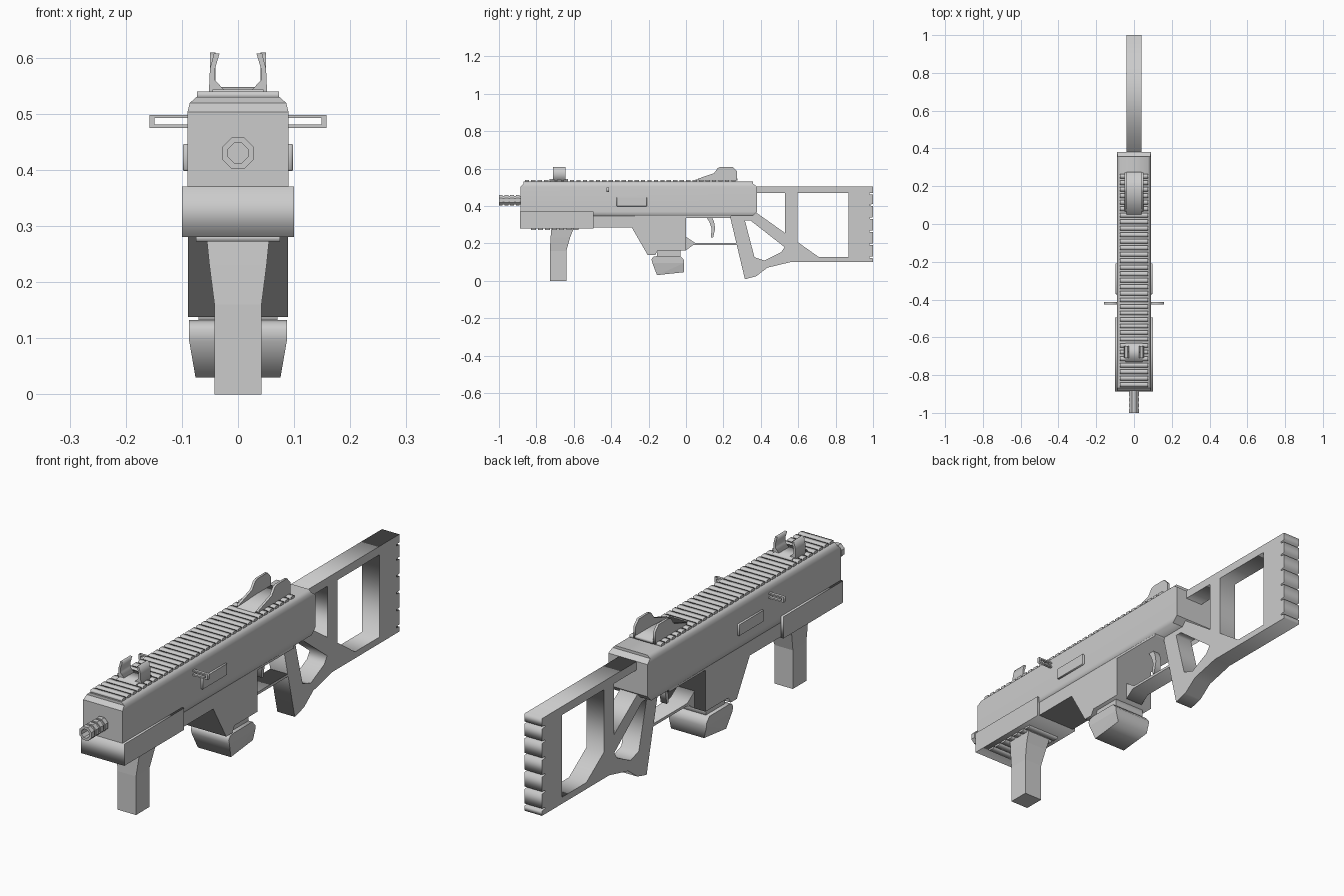
import bpy, bmesh, math
from mathutils import Matrix

if "Cube" in bpy.data.objects:
    bpy.data.objects.remove(bpy.data.objects["Cube"])

SIDE = Matrix(((0, 0, 1, 0), (1, 0, 0, 0), (0, 1, 0, 0), (0, 0, 0, 1)))   # (y, z) outline, depth along x
FRONT = Matrix(((1, 0, 0, 0), (0, 0, -1, 0), (0, 1, 0, 0), (0, 0, 0, 1)))  # (x, z) outline, depth along y


def plate(name, loops, lo, hi, frame=SIDE):
    """Extrude a flat outline (further loops are holes) from lo to hi along its depth axis."""
    cu = bpy.data.curves.new(name, 'CURVE')
    cu.dimensions, cu.fill_mode, cu.extrude = '2D', 'BOTH', (hi - lo) / 2
    for loop in loops:
        sp = cu.splines.new('POLY')
        sp.points.add(len(loop) - 1)
        for p, (a, b) in zip(sp.points, loop):
            p.co = (a, b, 0, 1)
        sp.use_cyclic_u = True
    tmp = bpy.data.objects.new(name + "_outline", cu)
    bpy.context.collection.objects.link(tmp)
    dg = bpy.context.evaluated_depsgraph_get()
    me = bpy.data.meshes.new_from_object(tmp.evaluated_get(dg))
    bpy.data.objects.remove(tmp)
    bm = bmesh.new()
    bm.from_mesh(me)
    mid = (lo + hi) / 2
    shift = (mid, 0, 0) if frame is SIDE else (0, mid, 0)
    bmesh.ops.transform(bm, matrix=Matrix.Translation(shift) @ frame, verts=bm.verts)
    bmesh.ops.remove_doubles(bm, verts=bm.verts, dist=1e-5)
    bmesh.ops.recalc_face_normals(bm, faces=bm.faces)
    bm.to_mesh(me)
    bm.free()
    ob = bpy.data.objects.new(name, me)
    bpy.context.collection.objects.link(ob)
    return ob


def rect(a0, a1, b0, b1):
    return [(a0, b0), (a1, b0), (a1, b1), (a0, b1)]


def box(name, x, y, z):
    return plate(name, [rect(*y, *z)], *x)


def mirrored(pts):
    return pts + [(-x, z) for x, z in reversed(pts)]


def lathe(name, prof, n=8):
    """Closed (radius, y) profile spun round the bore axis."""
    bm = bmesh.new()
    rings = []
    for i in range(n):
        a = 2 * math.pi * (i + 0.5) / n
        rings.append([bm.verts.new((r * math.cos(a), y, 0.43 + r * math.sin(a))) for r, y in prof])
    for i in range(n):
        A, B = rings[i], rings[(i + 1) % n]
        for j in range(len(prof)):
            k = (j + 1) % len(prof)
            bm.faces.new((A[j], A[k], B[k], B[j]))
    bmesh.ops.recalc_face_normals(bm, faces=bm.faces)
    me = bpy.data.meshes.new(name)
    bm.to_mesh(me)
    bm.free()
    ob = bpy.data.objects.new(name, me)
    bpy.context.collection.objects.link(ob)


# Upper receiver: chamfered section, both ends pulled in
upper = plate("upper_receiver", [mirrored([(0.09, 0.345), (0.09, 0.37), (0.09, 0.503),
              (0.086, 0.519), (0.074, 0.53)])], -0.885, 0.38, FRONT)
for v in upper.data.vertices:
    if v.co.z > 0.51:
        v.co.y = max(-0.868, min(0.358, v.co.y))
    elif v.co.z < 0.36:
        v.co.y = min(0.355, v.co.y)

# Lower receiver with magazine well, and wider handguard
plate("lower_receiver", [[(-0.88, 0.36), (-0.88, 0.285), (-0.29, 0.285), (-0.205, 0.138), (-0.165, 0.138),
      (-0.15, 0.163), (0.0, 0.163), (0.0, 0.335), (0.24, 0.335), (0.24, 0.36)]], -0.0895, 0.0895)
box("handguard", (-0.10, 0.10), (-0.887, -0.495), (0.28, 0.37))

# Rails: ribs on top, slots underneath
for i in range(33):
    y = -0.862 + i * 0.0345
    box("top_rail_rib", (-0.073, 0.073), (y, y + 0.023), (0.526, 0.54))
for i in range(7):
    y = -0.83 + i * 0.038
    box("bottom_rail_rib", (-0.075, 0.075), (y, y + 0.027), (0.272, 0.285))

# Barrel tip with grooves and open bore
prof = [(0.019, -0.87), (0.019, -1.0)]
for i in range(4):
    y = -1.0 + i * 0.03
    prof += [(0.03, y), (0.03, y + 0.02), (0.025, y + 0.02), (0.025, y + 0.03)]
prof += [(0.03, -0.88), (0.03, -0.87)]
lathe("barrel", prof)
lathe("bore_plug", [(0.0005, -0.93), (0.0195, -0.93), (0.0195, -0.88), (0.0005, -0.88)])

# Foregrip: flares wider and deeper at the top
bm = bmesh.new()
levels = [(0.0, 0.042, -0.728, -0.64), (0.16, 0.042, -0.728, -0.64), (0.23, 0.051, -0.724, -0.62), (0.28, 0.056, -0.72, -0.60)]
rings = [[bm.verts.new(c) for c in ((-w, a, z), (w, a, z), (w, b, z), (-w, b, z))] for z, w, a, b in levels]
for A, B in zip(rings, rings[1:]):
    for i in range(4):
        bm.faces.new((A[i], A[(i + 1) % 4], B[(i + 1) % 4], B[i]))
bm.faces.new(rings[0][::-1])
bm.faces.new(rings[-1])
me = bpy.data.meshes.new("foregrip")
bm.to_mesh(me)
bm.free()
bpy.context.collection.objects.link(bpy.data.objects.new("foregrip", me))

# Magazine, narrowing towards the bottom
mag = plate("magazine", [[(-0.185, 0.115), (-0.18, 0.095), (-0.155, 0.03), (-0.01, 0.046), (-0.01, 0.095), (-0.01, 0.11),
            (-0.03, 0.132), (-0.155, 0.132), (-0.175, 0.128)]], -0.087, 0.087)
for v in mag.data.vertices:
    if v.co.z < 0.09:
        v.co.x *= 0.87
box("magazine_neck", (-0.07, 0.07), (-0.155, -0.03), (0.12, 0.17))

# Trigger and guard
plate("trigger_guard", [[(0.0, 0.235), (0.048, 0.203), (0.275, 0.203), (0.275, 0.192), (0.04, 0.192), (0.0, 0.163)]],
      -0.04, 0.04)
plate("trigger", [[(0.105, 0.345), (0.125, 0.315), (0.137, 0.28), (0.133, 0.233), (0.145, 0.23), (0.156, 0.28),
      (0.15, 0.315), (0.135, 0.345)]], -0.014, 0.014)

# Skeleton stock and grip: one outline with notched butt and three openings
outline = [(0.235, 0.345), (0.315, 0.008), (0.375, 0.024), (0.435, 0.07), (0.56, 0.10), (1.0, 0.10)]
for z in (0.12, 0.19, 0.26, 0.33, 0.40, 0.46):
    outline += [(1.0, z), (0.98, z + 0.002), (0.98, z + 0.008), (1.0, z + 0.01)]
outline += [(1.0, 0.503), (0.37, 0.503), (0.36, 0.40), (0.345, 0.37)]
grip_hole = [(0.315, 0.322), (0.345, 0.322), (0.527, 0.18), (0.508, 0.152), (0.42, 0.108), (0.366, 0.126)]
front_hole = [(0.375, 0.468), (0.53, 0.468), (0.53, 0.255), (0.375, 0.365)]
rear_hole = [(0.595, 0.468), (0.87, 0.468), (0.87, 0.127), (0.71, 0.127), (0.595, 0.208)]
plate("stock_and_grip", [outline, grip_hole, front_hole, rear_hole], -0.04, 0.04)

# Sights: paired wings; the rear pair has a long sloping ramp
for s in (-1, 1):
    wing = [(s * x, z) for x, z in [(0.018, 0.535), (0.052, 0.535), (0.05, 0.58), (0.043, 0.607), (0.033, 0.607),
            (0.041, 0.58), (0.041, 0.56)]]
    plate("front_sight_wing", [wing], -0.71, -0.645, FRONT)
    lo, hi = sorted((s * 0.04, s * 0.05))
    plate("rear_sight_wing", [[(0.065, 0.535), (0.065, 0.546), (0.15, 0.575), (0.17, 0.603), (0.185, 0.609),
          (0.25, 0.609), (0.272, 0.585), (0.272, 0.535)]], lo, hi)
    # Ejection cover and hollow charging handle on each side
    lo, hi = sorted((s * 0.085, s * 0.098))
    cover = box("port_cover", (lo, hi), (-0.372, -0.208), (0.398, 0.446))
    cover.modifiers.new("edge", 'BEVEL').width = 0.003
    lo, hi = sorted((s * 0.08, s * 0.158))
    a, b = sorted((s * 0.08, s * 0.15))
    plate("charging_handle", [rect(lo, hi, 0.475, 0.498), rect(a + 0.001, b - 0.001, 0.481, 0.492)],
          -0.425, -0.413, FRONT)
plate("rear_sight_base", [[(0.05, 0.535), (0.05, 0.542), (0.18, 0.548), (0.275, 0.548), (0.275, 0.535)]], -0.041, 0.041)
box("front_sight_base", (-0.045, 0.045), (-0.73, -0.63), (0.53, 0.543))
